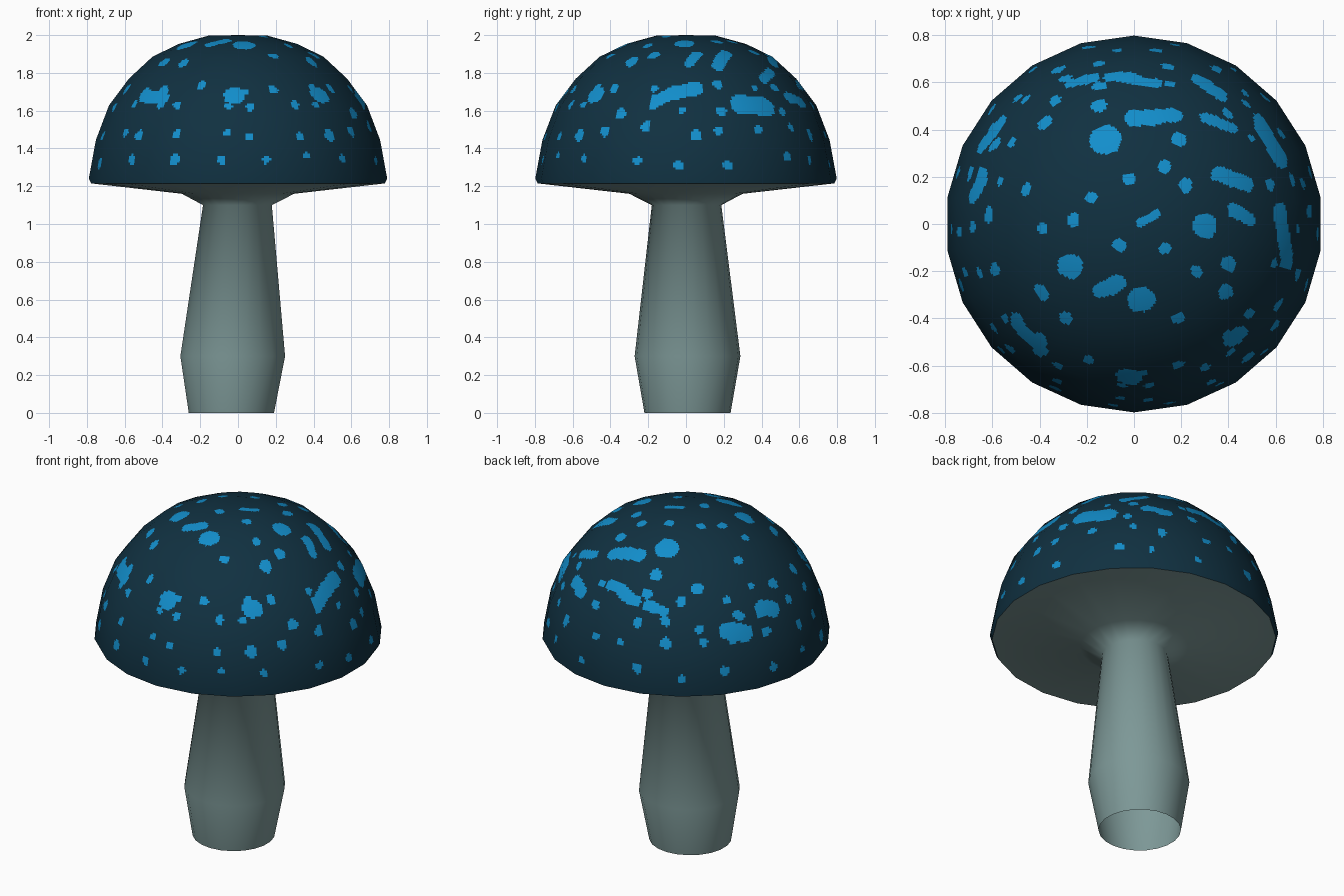
import bpy, math, random
from mathutils import Vector, kdtree, noise

if "Cube" in bpy.data.objects:
    bpy.data.objects.remove(bpy.data.objects["Cube"])

random.seed(4)
SIDES, SUB = 22, 16


def material(name, rgb):
    m = bpy.data.materials.new(name)
    m.diffuse_color = (*rgb, 1)
    m.use_nodes = True
    m.node_tree.nodes["Principled BSDF"].inputs["Base Color"].default_value = m.diffuse_color
    return m


dark = material("dark_teal", (0.0052, 0.030, 0.052))
blue = material("bright_blue", (0.006, 0.27, 0.60))
pale = material("pale_grey_green", (0.205, 0.315, 0.31))


def build(name, verts, faces, mats):
    me = bpy.data.meshes.new(name)
    me.from_pydata(verts, [], faces)
    for m in mats:
        me.materials.append(m)
    ob = bpy.data.objects.new(name, me)
    bpy.context.collection.objects.link(ob)
    me.shade_smooth()
    return ob


def corner(i):
    a = math.pi / 2 + 2 * math.pi * i / SIDES
    return Vector((math.cos(a), math.sin(a), 0))


# Stem and underside: lathed rings (z, radius, centre x, centre y), open at the foot
rings = [(0, .228, -.035, .008), (.3, .28, -.028, .008), (1.1, .184, -.003, .003),
         (1.16, .3, 0, 0), (1.215, .785, 0, 0)]
verts, faces = [], []
for z, r, cx, cy in rings:
    verts += [corner(i) * r + Vector((cx, cy, z)) for i in range(SIDES)]
for j in range(len(rings) - 1):
    for i in range(SIDES):
        a, b = j * SIDES + i, j * SIDES + (i + 1) % SIDES
        faces.append((a, b, b + SIDES, a + SIDES))
build("stem_and_underside", verts, faces, [pale])

# Cap: faceted dome, finely cut inside each facet so the spots can be coloured
profile = [(0, 2), (.158, 1.997), (.318, 1.953), (.458, 1.885), (.583, 1.77),
           (.69, 1.628), (.76, 1.445), (.798, 1.24), (.785, 1.215)]


def height(r):
    for (r0, z0), (r1, z1) in zip(profile, profile[1:]):
        if r0 <= r <= r1:
            return z0 + (z1 - z0) * (r - r0) / (r1 - r0)
    return 1.24


def radius(z):
    for (r0, z0), (r1, z1) in zip(profile, profile[1:]):
        if z1 <= z <= z0:
            return r0 + (r1 - r0) * (z - z0) / (z1 - z0)
    return 0.79


rows = []
for (r0, z0), (r1, z1) in zip(profile, profile[1:]):
    n = max(1, round(math.hypot(r1 - r0, z1 - z0) / 0.012))
    rows += [(r0 + (r1 - r0) * k / n, z0 + (z1 - z0) * k / n) for k in range(1, n + 1)]
cols = SIDES * SUB
rim = [corner(k // SUB).lerp(corner(k // SUB + 1), (k % SUB) / SUB) for k in range(cols)]
verts = [Vector((0, 0, 2))]
for r, z in rows:
    verts += [d * r + Vector((0, 0, z)) for d in rim]
faces = [(0, 1 + k, 1 + (k + 1) % cols) for k in range(cols)]
for j in range(len(rows) - 1):
    for k in range(cols):
        a, b = 1 + j * cols + k, 1 + j * cols + (k + 1) % cols
        faces.append((a, a + cols, b + cols, b))
cap = build("cap", verts, faces, [dark, blue])

# Spots: long blotches (x1, y1, x2, y2, r) and round dots (x, y, r) seen from above
blotches = [(-.09, .63, .09, .60, .035), (-.27, .60, -.17, .62, .03), (0, .45, .17, .46, .042),
            (.27, .62, .36, .55, .037), (.30, .45, .42, .41, .03), (.55, .42, .62, .29, .06),
            (.36, .21, .48, .17, .035), (.42, .06, .50, .02, .027), (.62, .05, .65, -.15, .045),
            (-.14, -.28, -.07, -.25, .035), (-.68, .13, -.65, .2, .045),
            (-.64, .34, -.57, .43, .045), (-.5, -.42, -.4, -.53, .038), (.02, .01, .09, .04, .02)]
dots = [(-.12, .36, .068), (.30, -.01, .055), (.03, -.32, .06), (-.27, -.18, .055),
        (-.02, -.65, .06), (.43, -.48, .055), (-.38, .43, .035), (.19, .36, .034),
        (.13, .24, .03), (.22, .16, .03), (-.02, .19, .027), (.13, -.10, .025),
        (-.06, -.09, .027), (-.26, .01, .03), (-.18, .11, .026), (-.39, -.02, .025),
        (-.46, .15, .027), (.40, -.17, .035), (-.39, -.29, .035), (.27, -.20, .026),
        (.19, -.40, .028), (.39, -.29, .035), (-.29, -.40, .032), (-.15, .50, .035)]

spots = list(dots)
for x1, y1, x2, y2, r in blotches:
    for k in range(7):
        t = k / 6
        spots.append((x1 + (x2 - x1) * t, y1 + (y2 - y1) * t, r))
# Smaller dots in loose rows around the cap
for z, n, size in ((1.34, 18, .026), (1.49, 22, .028), (1.61, 22, .027), (1.72, 20, .028)):
    for k in range(n):
        a = 2 * math.pi * (k + random.uniform(-.25, .25)) / n
        r = radius(z + random.uniform(-.03, .03))
        spots.append((r * math.cos(a), r * math.sin(a), size * random.uniform(.8, 1.2)))

tree = kdtree.KDTree(len(spots))
for i, (x, y, r) in enumerate(spots):
    tree.insert((x, y, height(math.hypot(x, y))), i)
tree.balance()
for p in cap.data.polygons:
    c = p.center.copy()
    if c.z < 1.25:
        continue
    q = c + 0.012 * noise.noise_vector(c * 14)
    if any(d < spots[i][2] for _, i, d in tree.find_range(q, .075)):
        p.material_index = 1

# Round shading over the flat facets
cap.data.normals_split_custom_set_from_vertices(
    [Vector((v.x, v.y, max(v.z - 1.2, 0))).normalized() for v in verts])
